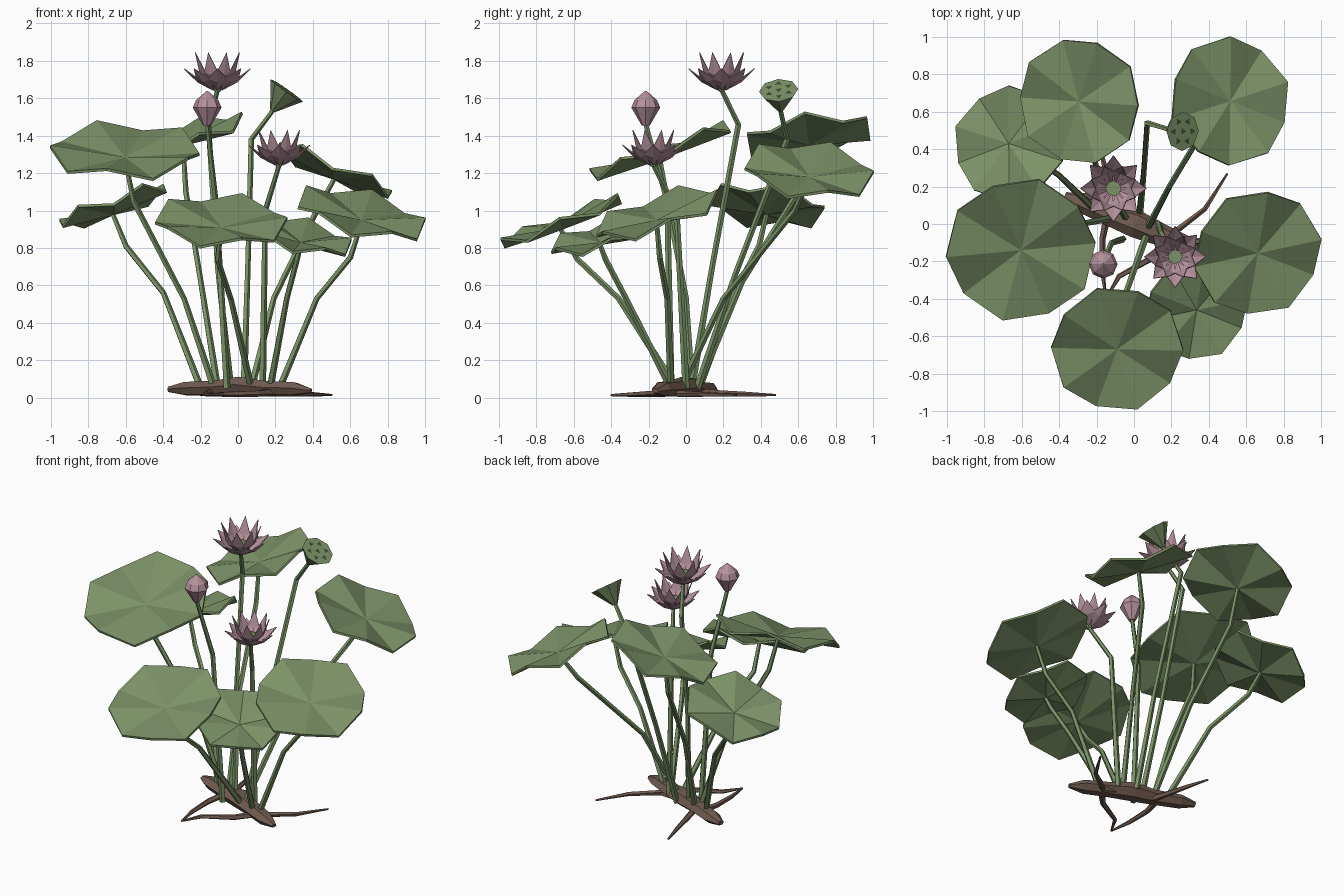
import bpy, bmesh
from math import sin, cos, tau, radians
from mathutils import Vector

if "Cube" in bpy.data.objects:
    bpy.data.objects.remove(bpy.data.objects["Cube"])


def material(name, rgb):
    m = bpy.data.materials.new(name)
    m.use_nodes = True
    m.diffuse_color = (*rgb, 1)
    m.node_tree.nodes["Principled BSDF"].inputs["Base Color"].default_value = (*rgb, 1)
    return m


LEAF = material("leaf green", (0.20, 0.285, 0.135))
STALK = material("stalk green", (0.19, 0.285, 0.13))
PETAL = material("petal pink", (0.47, 0.29, 0.34))
HOLE = material("seed hole dark green", (0.05, 0.075, 0.035))
ROOT = material("root brown", (0.165, 0.105, 0.08))
UP = Vector((0, 0, 1))


def finish(name, bm, mat, thick=0):
    me = bpy.data.meshes.new(name)
    bm.to_mesh(me)
    bm.free()
    me.materials.append(mat)
    ob = bpy.data.objects.new(name, me)
    bpy.context.collection.objects.link(ob)
    if thick:
        mod = ob.modifiers.new("thickness", "SOLIDIFY")
        mod.thickness = thick
        mod.offset = -1
    return ob


def loft(name, points, radii, sides, mat):
    """Closed tube through the points with one radius per point."""
    bm = bmesh.new()
    pts = [Vector(p) for p in points]
    rings = []
    for i, (p, r) in enumerate(zip(pts, radii)):
        tangent = pts[min(i + 1, len(pts) - 1)] - pts[max(i - 1, 0)]
        q = UP.rotation_difference(tangent.normalized())
        rings.append([bm.verts.new(p + q @ Vector((r * cos(tau * k / sides), r * sin(tau * k / sides), 0)))
                      for k in range(sides)])
    for a, b in zip(rings, rings[1:]):
        for k in range(sides):
            n = (k + 1) % sides
            bm.faces.new((a[k], a[n], b[n], b[k]))
    bm.faces.new(rings[0][::-1])
    bm.faces.new(rings[-1])
    return finish(name, bm, mat)


def stalk(name, *points):
    loft(name, points, [0.02] + [0.016] * (len(points) - 2) + [0.013], 5, STALK)


def leaf(name, centre, radius, slope, phase, wave):
    """Shallow ten-sided dish, tilted to its slope, with a rippled rim."""
    bm = bmesh.new()
    c = Vector(centre)
    tilt = UP.rotation_difference(Vector((-slope[0], -slope[1], 1)).normalized())
    # the dish is moved back so that its rim, not its hub, is centred
    shift = tilt @ UP * 0.045
    shift.z = 0
    mid = bm.verts.new(c)
    rim = []
    for k in range(10):
        a = radians(phase + 36 * k)
        flat = Vector((radius * cos(a), radius * sin(a), 0.045 + wave * (-1) ** k))
        rim.append(bm.verts.new(c - shift + tilt @ flat))
    for k in range(10):
        bm.faces.new((mid, rim[k], rim[(k + 1) % 10]))
    finish(name, bm, LEAF, 0.015)


def flower(name, centre, size):
    """Two whorls of creased, pointed petals around a green heart."""
    bm = bmesh.new()
    c = Vector(centre)
    # each whorl: turn, then (distance, height) of base, belly and tip, then half width
    whorls = ((0, (0.02, 0), (0.105, 0.045), (0.175, 0.115), 0.052),
              (0.5, (0.02, 0.01), (0.085, 0.08), (0.125, 0.2), 0.038))
    for turn, base, belly, tip, half in whorls:
        for k in range(8):
            a = tau * (k + turn) / 8
            out, side = Vector((cos(a), sin(a), 0)), Vector((-sin(a), cos(a), 0))
            spot = lambda d, w=0, lift=0: bm.verts.new(
                c + size * (out * d[0] + UP * (d[1] + lift) + side * w))
            b, m, t = spot(base), spot(belly), spot(tip)
            l, r = spot(belly, half, 0.018), spot(belly, -half, 0.018)
            for f in ((b, m, l), (m, t, l), (b, r, m), (r, t, m)):
                bm.faces.new(f)
    finish(name + "_petals", bm, PETAL, 0.005)
    loft(name + "_heart", [c - UP * 0.01, c + UP * 0.075 * size], [0.015, 0.042 * size], 8, LEAF)


# Leaves with their stalks: centre, radius, slope, phase, wave, lower stalk points
leaves = {
    "left_leaf": ((-0.605, -0.14, 1.285), 0.4, (0, 0.36), 4, -0.032,
                  [(-0.13, 0.03, 0.05), (-0.29, 0, 0.53), (-0.56, -0.1, 1.05)]),
    "back_left_leaf": ((-0.295, 0.655, 1.36), 0.338, (0.31, 0.13), -2, 0.03,
                       [(-0.11, 0.06, 0.05), (-0.2, 0.3, 0.62), (-0.28, 0.6, 1.1)]),
    "back_right_leaf": ((0.515, 0.658, 1.18), 0.343, (-0.43, -0.11), 18, 0.03,
                        [(0.07, -0.03, 0.05), (0.19, 0.2, 0.53), (0.42, 0.58, 1.0)]),
    "right_leaf": ((0.662, -0.157, 0.95), 0.348, (-0.25, 0.32), 12, 0.03,
                   [(0.22, -0.08, 0.05), (0.42, -0.1, 0.53), (0.6, -0.14, 0.75)]),
    "outer_left_leaf": ((-0.67, 0.43, 0.99), 0.308, (0.34, -0.12), 18, 0.03,
                        [(-0.2, 0.07, 0.05), (-0.4, 0.26, 0.56), (-0.6, 0.39, 0.81)]),
    "front_leaf": ((-0.09, -0.67, 0.91), 0.352, (-0.04, 0.38), 0, 0.028,
                   [(0.07, -0.05, 0.05), (-0.04, -0.36, 0.53), (-0.11, -0.58, 0.74)]),
    "small_front_leaf": ((0.335, -0.46, 0.83), 0.278, (-0.22, 0.28), -24, -0.025,
                         [(0.17, -0.08, 0.05), (0.26, -0.32, 0.53), (0.315, -0.43, 0.74)]),
}
for name, (centre, radius, slope, phase, wave, path) in leaves.items():
    leaf(name, centre, radius, slope, phase, wave)
    stalk(name + "_stalk", *path, Vector(centre) - UP * 0.01)

# Open flowers
flower("tall_flower", (-0.11, 0.19, 1.645), 1.0)
stalk("tall_flower_stalk", (-0.04, 0.03, 0.05), (-0.11, 0.14, 0.7), (-0.16, 0.28, 1.46), (-0.11, 0.19, 1.645))
flower("low_flower", (0.22, -0.175, 1.245), 0.93)
stalk("low_flower_stalk", (0.13, 0, 0.05), (0.145, -0.05, 1.0), (0.22, -0.175, 1.245))

# Closed bud
loft("bud", [(-0.165, -0.215, z) for z in (1.455, 1.55, 1.59, 1.638)],
     (0.022, 0.077, 0.06, 0.005), 8, PETAL)
stalk("bud_stalk", (-0.06, -0.08, 0.05), (-0.12, -0.1, 1.05), (-0.165, -0.215, 1.46))

# Seed pod: a cone with a tilted, pitted face
pod_base, pod_face = Vector((0.185, 0.505, 1.535)), Vector((0.26, 0.495, 1.642))
loft("seed_pod", [pod_base, pod_face], (0.016, 0.105), 8, LEAF)
tilt = UP.rotation_difference((pod_face - pod_base).normalized())
bm = bmesh.new()
for k in range(7):
    a = tau * k / 6
    d = 0.06 if k < 6 else 0
    spot = Vector((d * cos(a), d * sin(a), 0.003))
    bm.faces.new([bm.verts.new(pod_face + tilt @ (spot + 0.021 * Vector((cos(a + tau * j / 3), sin(a + tau * j / 3), 0))))
                  for j in range(3)])
finish("seed_holes", bm, HOLE)
stalk("seed_pod_stalk", (0.03, 0.06, 0.05), (0.05, 0.26, 0.65), (0.07, 0.54, 1.38), pod_base)

# Rhizome, flattened, and thin roots
rhizome = loft("rhizome",
               [(-0.37, 0.15, 0.06), (-0.28, 0.115, 0.065), (-0.12, 0.045, 0.07), (0.01, 0, 0.085),
                (0.15, -0.06, 0.07), (0.3, -0.13, 0.065), (0.39, -0.165, 0.05)],
               (0.022, 0.055, 0.06, 0.075, 0.06, 0.055, 0.018), 6, ROOT)
rhizome.scale.z = 0.72
roots = (((0.1, -0.03), (0.22, -0.04), (0.38, 0.08), (0.5, 0.27)),
         ((0.18, -0.1), (0.1, -0.18), (-0.08, -0.28), (-0.15, -0.4)),
         ((-0.14, 0.06), (-0.17, -0.08), (-0.17, -0.25), (-0.15, -0.4)),
         ((-0.1, 0.04), (-0.13, 0.18), (-0.16, 0.32), (-0.2, 0.48)))
for i, path in enumerate(roots):
    loft(f"root_{i + 1}", [(x, y, z) for (x, y), z in zip(path, (0.03, 0.022, 0.018, 0.014))],
         (0.022, 0.018, 0.014, 0.006), 5, ROOT)
